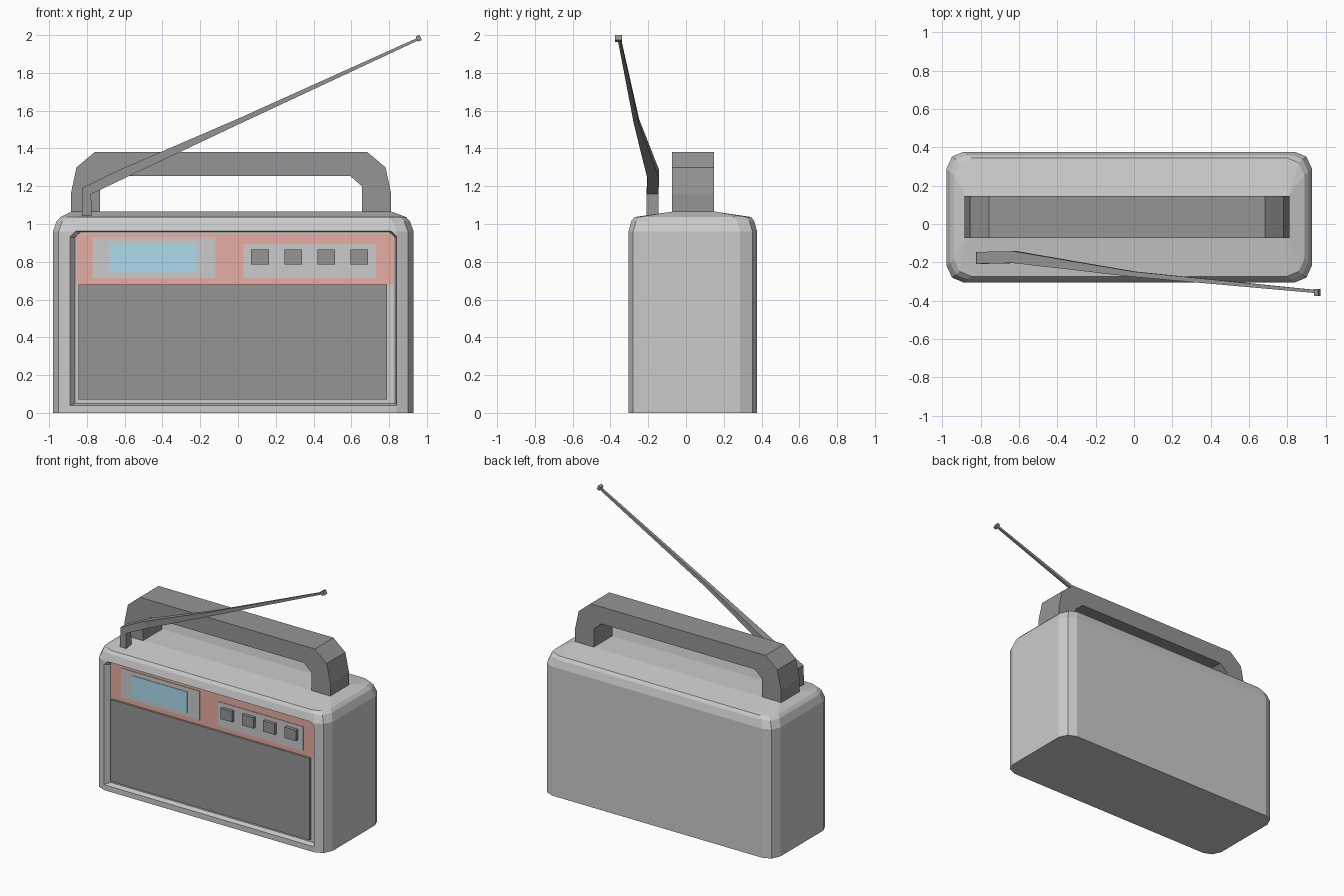
import bpy, bmesh
from mathutils import Vector

if "Cube" in bpy.data.objects:
    bpy.data.objects.remove(bpy.data.objects["Cube"])


def finish(name, bm, color=None):
    bmesh.ops.recalc_face_normals(bm, faces=bm.faces[:])
    me = bpy.data.meshes.new(name)
    bm.to_mesh(me)
    bm.free()
    ob = bpy.data.objects.new(name, me)
    bpy.context.collection.objects.link(ob)
    if color:
        mat = bpy.data.materials.new(name + "_color")
        mat.diffuse_color = (*color, 1)
        mat.use_nodes = True
        mat.node_tree.nodes["Principled BSDF"].inputs["Base Color"].default_value = mat.diffuse_color
        me.materials.append(mat)
    return ob


def loft(name, rings, color=None):
    """Skin a list of equal-length point rings and cap both ends."""
    bm = bmesh.new()
    loops = [[bm.verts.new(p) for p in r] for r in rings]
    n = len(loops[0])
    for a, b in zip(loops, loops[1:]):
        for i in range(n):
            j = (i + 1) % n
            bm.faces.new((a[i], a[j], b[j], b[i]))
    bm.faces.new(loops[0])
    bm.faces.new(loops[-1])
    return finish(name, bm, color)


def box(name, x, y, z, color=None):
    rect = [(x[0], z[0]), (x[1], z[0]), (x[1], z[1]), (x[0], z[1])]
    return loft(name, [[(px, py, pz) for px, pz in rect] for py in y], color)


def body_ring(z, inset):
    """Rounded rectangle in plan, three points per corner."""
    cx, cy = -0.025, 0.036
    hx, hy = 0.955 - inset, 0.341 - inset * 0.8
    q = [(hx, hy - 0.09), (hx - 0.03, hy - 0.025), (hx - 0.09, hy)]
    pts = q + [(-x, y) for x, y in reversed(q)]
    pts += [(-x, -y) for x, y in pts]
    return [(cx + x, cy + y, z) for x, y in pts]


# Case with softened shoulders and a slightly raised top
top = [(x, y, 1.066) for x, y in
       [(.81, .15)] * 3 + [(-.88, .15)] * 3 + [(-.88, -.07)] * 3 + [(.81, -.07)] * 3]
body = loft("case", [body_ring(0, 0), body_ring(0.96, 0), body_ring(1.015, 0.02),
                     body_ring(1.037, 0.04), top])
bm = bmesh.new()
bm.from_mesh(body.data)
bmesh.ops.remove_doubles(bm, verts=bm.verts[:], dist=0.0005)
bmesh.ops.recalc_face_normals(bm, faces=bm.faces[:])
bm.to_mesh(body.data)
bm.free()


# Shallow front recess with sloping walls
def recess_ring(y, x0, x1, z0, z1, c=0.03):
    return [(x0, y, z0), (x1, y, z0), (x1, y, z1 - c),
            (x1 - c, y, z1), (x0 + c, y, z1), (x0, y, z1 - c)]


cutter = loft("recess_cutter", [recess_ring(-0.34, -0.905, 0.855, 0.03, 0.968),
                                recess_ring(-0.305, -0.89, 0.84, 0.04, 0.963),
                                recess_ring(-0.268, -0.862, 0.832, 0.05, 0.957)])
cutter.hide_render = True
cutter.hide_set(True)
mod = body.modifiers.new("recess", 'BOOLEAN')
mod.operation = 'DIFFERENCE'
mod.solver = 'EXACT'
mod.object = cutter

# Front panel and speaker
box("control_panel", (-0.855, 0.825), (-0.275, -0.26), (0.68, 0.95), (0.80, 0.42, 0.36))
box("speaker_grille", (-0.845, 0.79), (-0.29, -0.25), (0.07, 0.68), (0.3, 0.3, 0.3))

# Display and button plates
box("display_frame", (-0.77, -0.12), (-0.279, -0.26), (0.715, 0.93), (0.7, 0.7, 0.7))
box("display_screen", (-0.68, -0.22), (-0.283, -0.26), (0.745, 0.90), (0.42, 0.72, 0.85))
box("button_plate", (0.03, 0.73), (-0.279, -0.26), (0.715, 0.895), (0.7, 0.7, 0.7))
for i in range(4):
    x = 0.117 + i * 0.175
    box(f"button_{i + 1}", (x - 0.047, x + 0.047), (-0.303, -0.26),
        (0.785, 0.865), (0.3, 0.3, 0.3))

# Carrying handle, an extruded arch
half_outer = [(0.848, 1.04), (0.848, 1.16), (0.818, 1.30), (0.72, 1.382)]
half_inner = [(0.63, 1.255), (0.693, 1.20), (0.693, 1.04)]
cx = -0.037
outer = half_outer + [(-x, z) for x, z in reversed(half_outer)]
inner = [(-x, z) for x, z in reversed(half_inner)] + half_inner
loop = [(cx + x, z) for x, z in outer + inner]
loft("handle", [[(x, y, z) for x, z in loop] for y in (-0.073, 0.147)], (0.3, 0.3, 0.3))

# Bent tapering antenna: centre, half thickness in xz, half width in y
path = [((-0.80, -0.177, 1.03), 0.026, 0.031), ((-0.80, -0.177, 1.175), 0.028, 0.031),
        ((-0.62, -0.173, 1.262), 0.026, 0.031), ((0.0, -0.262, 1.542), 0.014, 0.014),
        ((0.955, -0.353, 1.98), 0.007, 0.008)]
centres = [Vector(p[0]) for p in path]
rings = []
for i, (p, t, w) in enumerate(path):
    d = centres[min(i + 1, len(path) - 1)] - centres[max(i - 1, 0)]
    n = Vector((-d.z, 0, d.x)).normalized() * t
    s = Vector((0, w, 0))
    rings.append([centres[i] + n + s, centres[i] + n - s,
                  centres[i] - n - s, centres[i] - n + s])
loft("antenna", rings, (0.3, 0.3, 0.3))

# Antenna tip, tilted along the rod
d = Vector((0.91, 0, 0.41))
n = Vector((-0.41, 0, 0.91)) * 0.015
s = Vector((0, 0.018, 0))
c = Vector((0.957, -0.357, 1.983))
loft("antenna_tip", [[c + d * k + n + s, c + d * k + n - s, c + d * k - n - s, c + d * k - n + s]
                     for k in (-0.011, 0.011)], (0.3, 0.3, 0.3))
